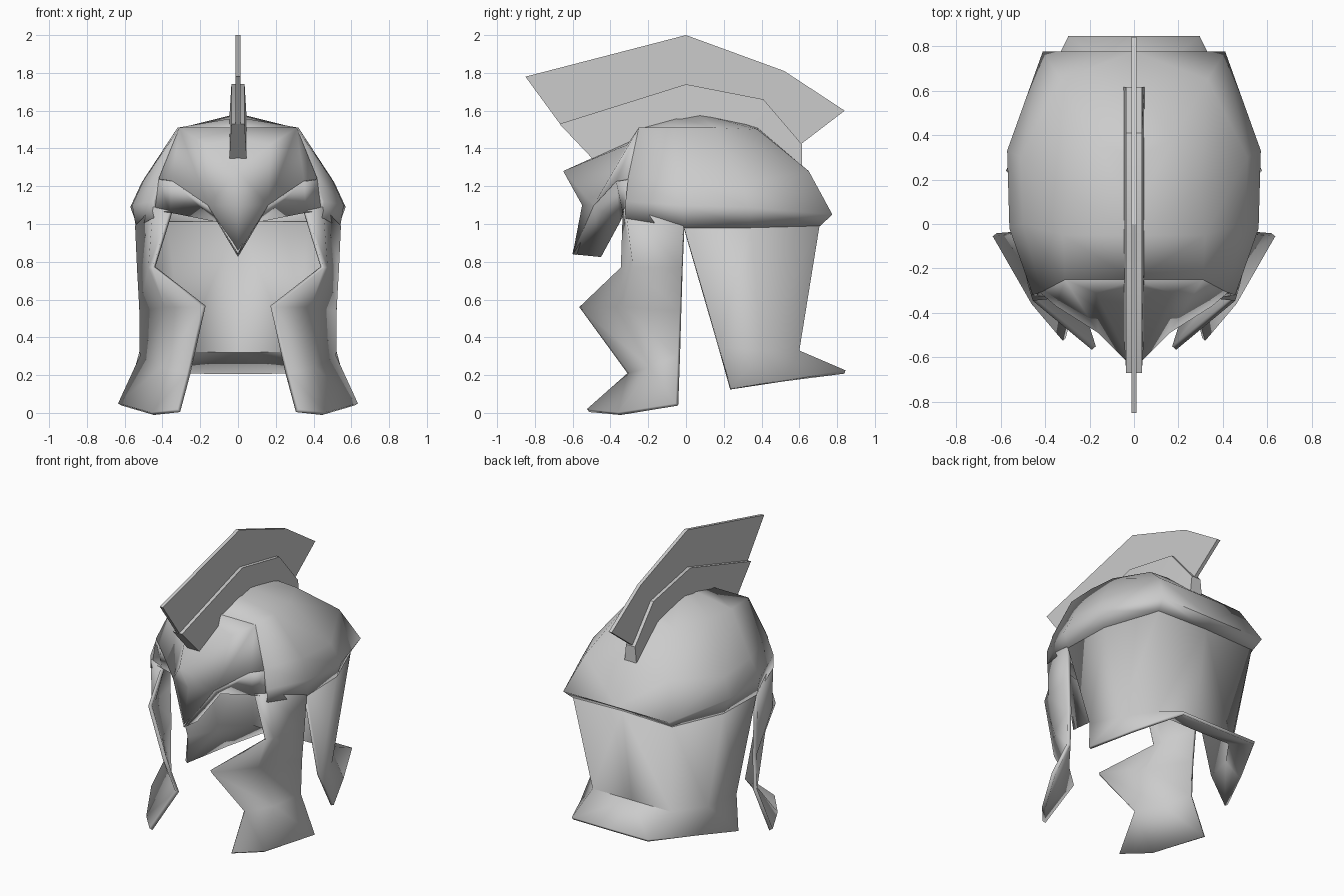
import bpy, bmesh, math
from mathutils import Vector

if "Cube" in bpy.data.objects:
    bpy.data.objects.remove(bpy.data.objects["Cube"])


def finish(name, bm):
    bmesh.ops.remove_doubles(bm, verts=bm.verts, dist=1e-4)
    bmesh.ops.dissolve_degenerate(bm, edges=bm.edges, dist=1e-4)
    bmesh.ops.recalc_face_normals(bm, faces=bm.faces)
    mesh = bpy.data.meshes.new(name)
    ob = bpy.data.objects.new(name, mesh)
    bpy.context.collection.objects.link(ob)
    return ob, mesh


def shade(ob, angle):
    bpy.ops.object.select_all(action='DESELECT')
    ob.select_set(True)
    bpy.context.view_layer.objects.active = ob
    bpy.ops.object.shade_smooth_by_angle(angle=math.radians(angle))


def plate(name, points, faces, thick, angle=75):
    """Half plate, turned outward, mirrored in x and thickened inward."""
    bm = bmesh.new()
    vs = [bm.verts.new(p) for p in points]
    for f in faces:
        bm.faces.new([vs[i] for i in f])
    ob, mesh = finish(name, bm)
    centre = Vector((0, 0.1, 0.8))
    out = sum(f.normal.dot(f.calc_center_median() - centre) * f.calc_area() for f in bm.faces)
    if out < 0:
        bmesh.ops.reverse_faces(bm, faces=bm.faces)
    bm.to_mesh(mesh)
    bm.free()
    shade(ob, angle)
    m = ob.modifiers.new("mirror", 'MIRROR')
    m.use_clip = True
    s = ob.modifiers.new("thickness", 'SOLIDIFY')
    s.thickness = thick
    s.offset = -1
    return ob


def grid(name, rows, thick, angle=75):
    n = len(rows[0])
    faces = [(r * n + c, r * n + c + 1, (r + 1) * n + c + 1, (r + 1) * n + c)
             for r in range(len(rows) - 1) for c in range(n - 1)]
    return plate(name, [p for row in rows for p in row], faces, thick, angle)


def fin(name, top, bottom, w_top, w_bottom):
    """Crest piece lofted along y between an upper and a lower (y, z) line."""
    bm = bmesh.new()
    rings = []
    for (ty, tz), (by, bz) in zip(top, bottom):
        rings.append([bm.verts.new(p) for p in ((w_top, ty, tz), (w_bottom, by, bz),
                                                (-w_bottom, by, bz), (-w_top, ty, tz))])
    for a, b in zip(rings, rings[1:]):
        for i in range(4):
            j = (i + 1) % 4
            bm.faces.new((a[i], a[j], b[j], b[i]))
    bm.faces.new(rings[0])
    bm.faces.new(rings[-1])
    ob, mesh = finish(name, bm)
    bm.to_mesh(mesh)
    bm.free()
    shade(ob, 30)


# Crown: columns run from back centre round to the front corner
grid("crown", [
    [(0, .71, 1), (.39, .71, .99), (.53, .34, .98), (.54, -.01, .98), (.455, -.32, 1.03)],
    [(0, .775, 1.05), (.41, .775, 1.05), (.57, .33, 1.09), (.56, -.02, 1.1), (.455, -.32, 1.12)],
    [(0, .65, 1.28), (.33, .65, 1.28), (.51, .3, 1.22), (.5, 0, 1.23), (.415, -.305, 1.25)],
    [(0, .38, 1.51), (.18, .38, 1.5), (.3, .15, 1.51), (.32, -.05, 1.51), (.31, -.25, 1.51)],
    [(0, .38, 1.51), (0, .3, 1.535), (0, .06, 1.585), (0, -.05, 1.565), (0, -.25, 1.51)],
], .025)

# Pointed visor with beak and nose tip
plate("visor", [
    (0, -.25, 1.51), (.31, -.25, 1.51), (.42, -.31, 1.24), (0, -.65, 1.28), (.35, -.37, 1.23),
    (.16, -.49, 1.1), (0, -.55, 1.1), (0, -.6, .84), (.17, -.31, 1.42), (0, -.275, 1.45),
], [(0, 1, 8, 9), (9, 8, 3), (1, 2, 4), (1, 4, 5), (1, 5, 8), (8, 5, 3), (3, 5, 6), (6, 5, 7)], .02, 100)

# Reveal running from the visor's edge back to the face opening
grid("brow_frame", [
    [(.42, -.31, 1.235), (.35, -.37, 1.225), (.16, -.49, 1.095), (0, -.6, .84)],
    [(.44, -.32, 1.07), (.36, -.335, 1.06), (.11, -.35, 1.01), (0, -.45, .825)],
], .02)

# Cheek guards: columns run from front edge to rear edge
grid("cheek_guards", [
    [(.36, -.335, 1.07), (.45, -.322, 1.09), (.545, -.015, .99)],
    [(.455, -.345, .77), (.475, -.28, .77), (.535, -.025, .77)],
    [(.19, -.565, .56), (.385, -.33, .56), (.522, -.035, .54)],
    [(.27, -.31, .21), (.41, -.19, .24), (.52, -.045, .3)],
    [(.32, -.525, .02), (.46, -.36, .003), (.635, -.055, .05)],
], .025)

# Neck guard: columns run from back centre to the side edge
grid("neck_guard", [
    [(0, .71, 1.01), (.385, .71, 1.01), (.53, .34, 1), (.54, -.01, .98)],
    [(0, .6, .33), (.305, .6, .33), (.45, .4, .33), (.515, .175, .35)],
    [(0, .845, .225), (.295, .845, .225), (.455, .52, .175), (.575, .24, .13)],
], .02)

# Crest holder and tall crest
fin("crest_holder",
    [(-.67, 1.53), (0, 1.74), (.41, 1.66), (.615, 1.42)],
    [(-.48, 1.33), (0, 1.54), (.38, 1.48), (.615, 1.3)], .035, .047)
fin("crest",
    [(-.85, 1.78), (0, 2.0), (.52, 1.81), (.84, 1.6)],
    [(-.66, 1.52), (0, 1.7), (.4, 1.62), (.605, 1.42)], .012, .012)
